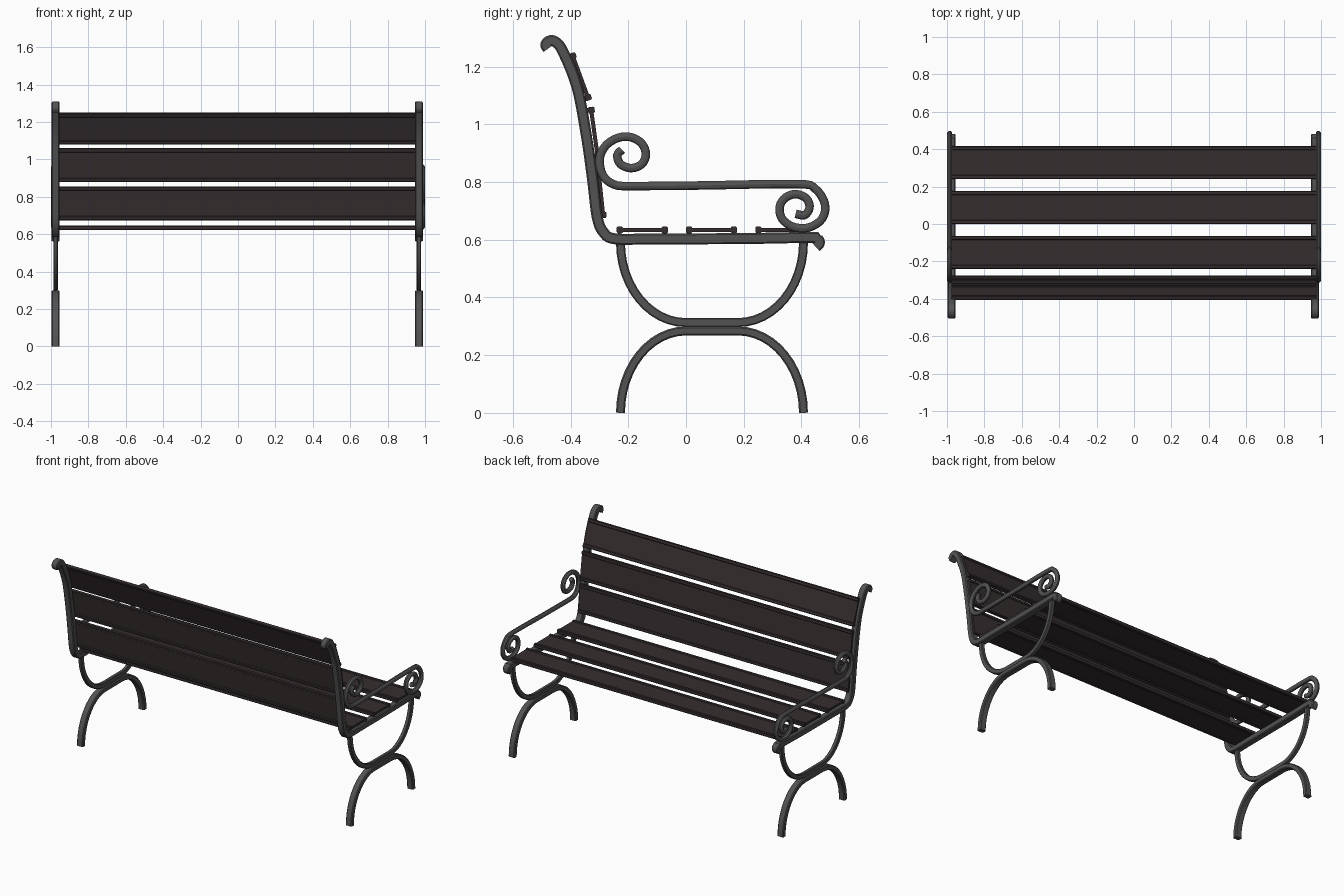
import bpy, bmesh, math
from mathutils import Vector

if "Cube" in bpy.data.objects:
    bpy.data.objects.remove(bpy.data.objects["Cube"])


def material(name, rgb):
    m = bpy.data.materials.new(name)
    m.diffuse_color = (*rgb, 1)
    m.use_nodes = True
    m.node_tree.nodes["Principled BSDF"].inputs["Base Color"].default_value = m.diffuse_color
    return m


IRON = material("iron", (0.085, 0.085, 0.085))
WOOD = material("dark_wood", (0.036, 0.027, 0.028))


def spline(pts, n=5):
    """Catmull-Rom curve through (y, z) points."""
    p = [Vector(q) for q in pts]
    p = [2 * p[0] - p[1]] + p + [2 * p[-1] - p[-2]]
    out = []
    for a, b, c, d in zip(p, p[1:], p[2:], p[3:]):
        for i in range(n):
            t = i / n
            out.append(0.5 * (2 * b + (c - a) * t + (2 * a - 5 * b + 4 * c - d) * t * t
                              + (3 * b - a - 3 * c + d) * t ** 3))
    return out + [p[-2]]


def finish(bm, name, mat):
    bmesh.ops.recalc_face_normals(bm, faces=bm.faces)
    me = bpy.data.meshes.new(name)
    bm.to_mesh(me)
    bm.free()
    ob = bpy.data.objects.new(name, me)
    bpy.context.collection.objects.link(ob)
    me.materials.append(mat)
    bpy.ops.object.select_all(action='DESELECT')
    ob.select_set(True)
    bpy.context.view_layer.objects.active = ob
    bpy.ops.object.shade_smooth_by_angle(angle=math.radians(32))
    return ob


def sweep(name, path, section, x):
    """Sweep a (side, normal) section along a path in the yz plane."""
    bm = bmesh.new()
    rings = []
    for i, p in enumerate(path):
        t = (path[min(i + 1, len(path) - 1)] - path[max(i - 1, 0)]).normalized()
        nrm = Vector((-t.y, t.x))
        rings.append([bm.verts.new((x + u, p.x + nrm.x * v, p.y + nrm.y * v)) for u, v in section])
    k = len(section)
    for a, b in zip(rings, rings[1:]):
        for j in range(k):
            bm.faces.new((a[j], a[(j + 1) % k], b[(j + 1) % k], b[j]))
    bm.faces.new(rings[0])
    bm.faces.new(rings[-1])
    return finish(bm, name, IRON)


def bar(w, h, c=0.005):
    """Rectangular section with chamfered corners."""
    return [(w - c, -h), (w, c - h), (w, h - c), (w - c, h),
            (c - w, h), (-w, h - c), (-w, c - h), (c - w, -h)]


def arch(z_end, z_mid):
    """Two quarter ellipses joined by a flat middle."""
    cy, half, flat = 0.09, 0.317, 0.09
    left = []
    for i in range(13):
        a = math.pi / 2 * i / 12
        left.append(Vector((cy - flat - (half - flat) * math.cos(a),
                            z_end + (z_mid - z_end) * math.sin(a))))
    return left + [Vector((2 * cy - p.x, p.y)) for p in reversed(left)]


def slat(name, a, b):
    """Board between two (y, z) edges, with raised beads along both edges."""
    a, b = Vector(a), Vector(b)
    d = (b - a).normalized()
    n = Vector((-d.y, d.x))
    L, t, e, w = (b - a).length, 0.007, 0.012, 0.022
    half = [(0, -e + .004), (.004, -e), (w - .004, -e), (w, -t)]
    low = half + [(L - s, v) for s, v in reversed(half)]
    prof = low + [(s, -v) for s, v in reversed(low)]
    bm = bmesh.new()
    f = bm.faces.new([bm.verts.new((-0.976, *(a + d * s + n * v))) for s, v in prof])
    ext = bmesh.ops.extrude_face_region(bm, geom=[f])
    bmesh.ops.translate(bm, vec=(1.952, 0, 0),
                        verts=[v for v in ext['geom'] if isinstance(v, bmesh.types.BMVert)])
    return finish(bm, name, WOOD)


# Back post and seat rail, one bent bar with curled ends
rail = spline([(-.478, 1.262), (-.486, 1.275), (-.475, 1.288), (-.455, 1.287), (-.428, 1.255),
               (-.378, 1.13), (-.346, .965), (-.324, .81), (-.308, .68), (-.286, .626),
               (-.244, .603), (-.1, .603), (.2, .604), (.43, .608), (.456, .603),
               (.462, .588), (.45, .575)])

# Armrest with a scroll at each end
arm = spline([(-.222, .912), (-.238, .893), (-.227, .862), (-.19, .848), (-.153, .862),
              (-.139, .896), (-.153, .933), (-.19, .955), (-.232, .954), (-.272, .932),
              (-.296, .895), (-.297, .85), (-.28, .812), (-.245, .79), (-.195, .786),
              (.05, .788), (.38, .793), (.446, .778), (.481, .725), (.472, .673),
              (.425, .642), (.37, .645), (.332, .674), (.325, .715), (.345, .746),
              (.382, .758), (.418, .742), (.428, .71), (.41, .685), (.38, .69)], 4)
tube = [(.014 * math.cos(a), .0155 * math.sin(a)) for a in (math.tau * i / 10 for i in range(10))]

for side, xf, xa in (("left", -.975, -.986), ("right", .967, .986)):
    sweep(side + "_back_and_seat_rail", rail, bar(.0215, .019), xf)
    sweep(side + "_armrest", arm, tube, xa)
    sweep(side + "_upper_leg_arch", arch(.59, .313), bar(.012, .0155, .004), xf)
    sweep(side + "_lower_leg_arch", arch(0, .284), bar(.0215, .0155), xf)

# Seat boards
for i, y in enumerate((-.24, 0, .24)):
    slat(f"seat_slat_{i + 1}", (y, .634), (y + .177, .634))

# Backrest boards, following the curve of the post
for i, (a, b) in enumerate([((-.286, .675), (-.305, .855)),
                            ((-.305, .88), (-.33, 1.06)),
                            ((-.336, 1.083), (-.396, 1.247))]):
    slat(f"back_slat_{i + 1}", a, b)
